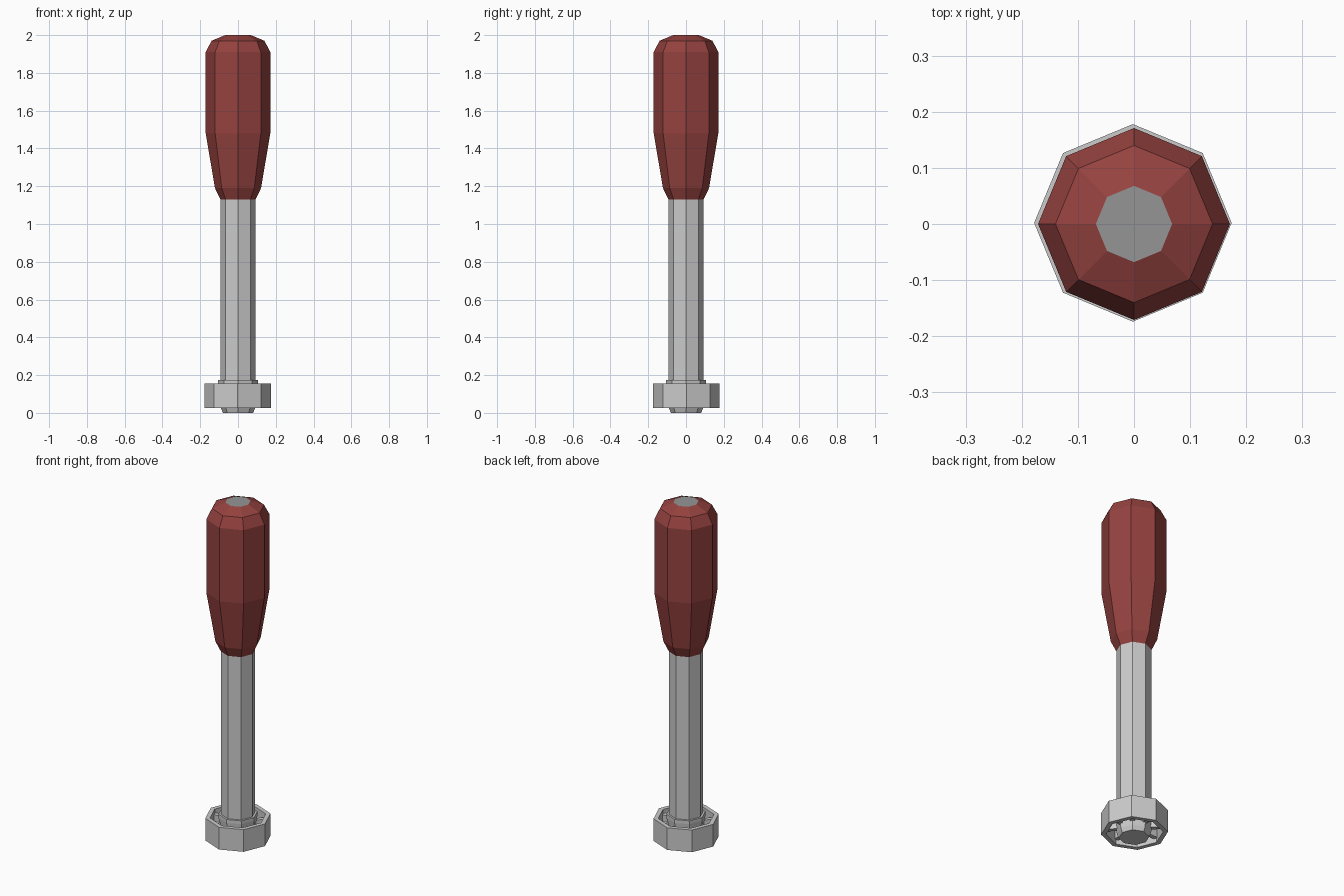
import bpy, bmesh
from math import cos, sin, pi

if "Cube" in bpy.data.objects:
    bpy.data.objects.remove(bpy.data.objects["Cube"])

SIDES = 8


def lathe(name, profile, closed=False, center=(0, 0)):
    """Spin (radius, z) points into an eight-sided solid or a closed ring."""
    bm = bmesh.new()
    rings = [[bm.verts.new((center[0] + r * cos(2 * pi * i / SIDES),
                            center[1] + r * sin(2 * pi * i / SIDES), z))
              for i in range(SIDES)] for r, z in profile]
    pairs = list(zip(rings, rings[1:]))
    if closed:
        pairs.append((rings[-1], rings[0]))
    for a, b in pairs:
        for i in range(SIDES):
            j = (i + 1) % SIDES
            bm.faces.new((a[i], a[j], b[j], b[i]))
    if not closed:
        bm.faces.new(rings[0][::-1])
        bm.faces.new(rings[-1])
    bmesh.ops.recalc_face_normals(bm, faces=bm.faces)
    mesh = bpy.data.meshes.new(name)
    bm.to_mesh(mesh)
    bm.free()
    obj = bpy.data.objects.new(name, mesh)
    bpy.context.collection.objects.link(obj)
    return obj


# Shaft
lathe("shaft", [(0.093, 0.17), (0.093, 1.14)])

# Grip with a grey end cap
grip = lathe("grip", [(0.093, 1.13), (0.122, 1.19), (0.171, 1.48),
                      (0.171, 1.91), (0.14, 1.97), (0.068, 2.0)])
red = bpy.data.materials.new("grip_red")
red.diffuse_color = (0.30, 0.055, 0.05, 1)
red.use_nodes = True
red.node_tree.nodes["Principled BSDF"].inputs["Base Color"].default_value = red.diffuse_color
grey = bpy.data.materials.new("cap_grey")
grey.diffuse_color = (0.3, 0.3, 0.3, 1)
grey.use_nodes = True
grey.node_tree.nodes["Principled BSDF"].inputs["Base Color"].default_value = grey.diffuse_color
grip.data.materials.append(red)
grip.data.materials.append(grey)
for face in grip.data.polygons:
    if face.center.z > 1.995:
        face.material_index = 1

# Hub at the foot
lathe("hub", [(0.08, 0.0), (0.09, 0.025), (0.105, 0.155), (0.105, 0.175)])

# Open outer ring
lathe("outer_ring", [(0.176, 0.025), (0.176, 0.155), (0.15, 0.155), (0.15, 0.025)],
      closed=True, center=(-0.002, 0.002))

# Spokes joining hub and ring
for i in range(SIDES):
    a = 2 * pi * i / SIDES
    bpy.ops.mesh.primitive_cube_add(size=1, location=(0.122 * cos(a), 0.122 * sin(a), 0.09),
                                    rotation=(0, 0, a))
    spoke = bpy.context.object
    spoke.name = f"spoke_{i + 1}"
    spoke.scale = (0.07, 0.025, 0.08)
    bpy.ops.object.transform_apply(location=False, rotation=False, scale=True)
